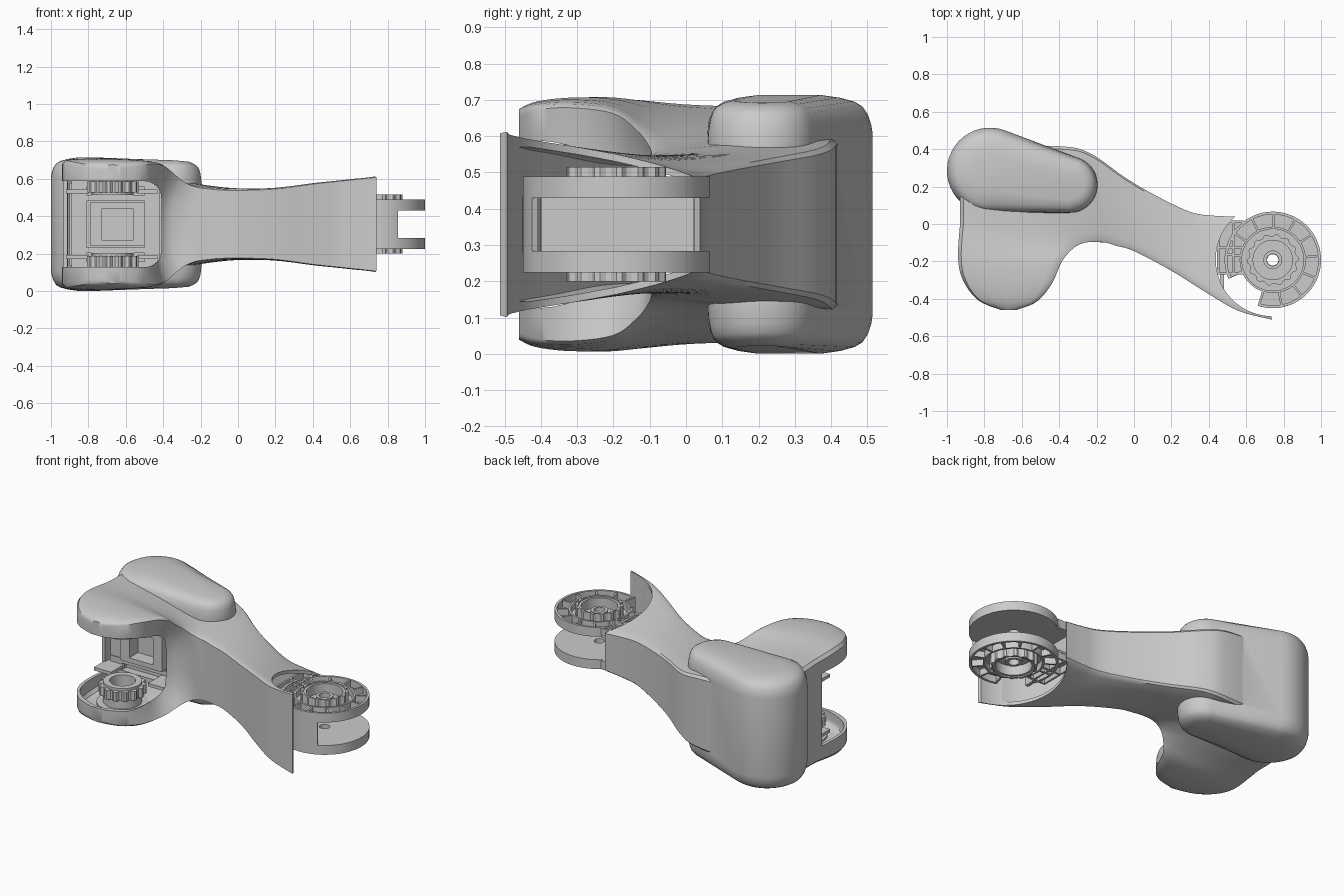
import bpy, bmesh
from math import sin, cos, pi, radians, atan2, hypot, acos

if "Cube" in bpy.data.objects:
    bpy.data.objects.remove(bpy.data.objects["Cube"])

MID = 0.357                  # mirror plane height
HUB = (-0.67, -0.20)         # fork joint axis
END = (0.742, -0.192)        # far joint axis


def finish(name, bm, angle=35):
    bmesh.ops.recalc_face_normals(bm, faces=bm.faces)
    me = bpy.data.meshes.new(name)
    bm.to_mesh(me)
    bm.free()
    ob = bpy.data.objects.new(name, me)
    bpy.context.collection.objects.link(ob)
    shade(ob, angle)
    return ob


def shade(ob, angle=35):
    bpy.ops.object.select_all(action='DESELECT')
    ob.select_set(True)
    bpy.context.view_layer.objects.active = ob
    bpy.ops.object.shade_smooth_by_angle(angle=radians(angle))


def skin(bm, rings):
    """Bridge closed rings of points and cap both ends."""
    vs = [[bm.verts.new(p) for p in r] for r in rings]
    n = len(vs[0])
    for a, b in zip(vs, vs[1:]):
        for i in range(n):
            bm.faces.new((a[i], a[(i + 1) % n], b[(i + 1) % n], b[i]))
    bm.faces.new(vs[0])
    bm.faces.new(vs[-1])


def combine(ob, other, operation='DIFFERENCE'):
    m = ob.modifiers.new("combine", 'BOOLEAN')
    m.operation, m.solver, m.object = operation, 'EXACT', other
    bpy.context.view_layer.objects.active = ob
    bpy.ops.object.modifier_apply(modifier=m.name)
    bpy.data.objects.remove(other)


def ring(bm, c, ri, ro, z0, z1, n=64, a0=0, a1=360, teeth=0, root=0.0):
    """Annulus or arc, built above and mirrored below MID (z measured from MID)."""
    full = a1 - a0 == 360
    if teeth:
        n = teeth * 4
    for s in (1, -1):
        loops = []
        for i in range(n if full else n + 1):
            a = radians(a0 + (a1 - a0) * i / n)
            r = root if teeth and i % 4 > 1 else ro
            loops.append([bm.verts.new((c[0] + q * cos(a), c[1] + q * sin(a), MID + s * z))
                          for q, z in ((ri, z0), (r, z0), (r, z1), (ri, z1))])
        pairs = list(zip(loops, loops[1:]))
        if full:
            pairs.append((loops[-1], loops[0]))
        else:
            bm.faces.new(loops[0])
            bm.faces.new(loops[-1])
        for p, q in pairs:
            for k in range(4):
                bm.faces.new((p[k], p[(k + 1) % 4], q[(k + 1) % 4], q[k]))


def bar(bm, p, q, w, z0, z1, both=True):
    """Straight rib of width w from p to q in plan."""
    d = hypot(q[0] - p[0], q[1] - p[1])
    nx, ny = -(q[1] - p[1]) / d * w / 2, (q[0] - p[0]) / d * w / 2
    plan = [(p[0] + nx, p[1] + ny), (q[0] + nx, q[1] + ny),
            (q[0] - nx, q[1] - ny), (p[0] - nx, p[1] - ny)]
    for s in ((1, -1) if both else (1,)):
        skin(bm, [[(x, y, MID + s * z) for x, y in plan] for z in (z0, z1)])


# --- arm shell: stations of (outer x, y, inner x, y, half height outer, inner, waist depth)
ST = [(-.71, -.46, -.63, -.46, .315, .315, 0), (-.83, -.41, -.52, -.415, .335, .335, 0),
      (-.91, -.31, -.44, -.32, .35, .342, .02), (-.94, -.19, -.385, -.2, .357, .325, .06),
      (-.93, 0, -.33, -.135, .345, .275, .07), (-.90, .25, -.28, -.105, .33, .235, .03),
      (-.62, .40, -.22, -.095, .26, .21, 0), (-.36, .413, -.15, -.1, .24, .20, 0),
      (-.22, .37, -.1, -.115, .215, .195, 0), (-.05, .25, 0, -.145, .19, .192, 0),
      (.12, .15, .2, -.25, .17, .20, 0), (.30, .065, .4, -.375, .15, .228, 0),
      (.42, .045, .56, -.465, .14, .246, 0), (.54, .04, .74, -.512, .13, .267, 0)]
# across, height, share of waist depth
SECTION = [(0, .3, 0), (0, .90, 0), (.03, .96, 0), (.1, .98, 0), (.25, 1, 0), (.5, 1.01, 0),
           (.75, 1, 0), (.9, .985, 0), (.97, .97, 0), (1, .94, 0), (1, .75, .45), (1, .5, .85),
           (1, .2, 1)]


def catmull(pts, sub):
    out = []
    for i in range(len(pts) - 1):
        a, b, c, d = (pts[min(max(i + k, 0), len(pts) - 1)] for k in (-1, 0, 1, 2))
        for j in range(sub):
            t = j / sub
            out.append([.5 * (2 * q + (r - p) * t + (2 * p - 5 * q + 4 * r - s) * t * t
                              + (3 * q - p - 3 * r + s) * t ** 3)
                        for p, q, r, s in zip(a, b, c, d)])
    return out + [list(pts[-1])]


def arm_loft(name, inset=0.0):
    st = [list(s) for s in ST]
    if inset:
        for s in st[:2]:
            s[1] += inset
            s[3] += inset
        st[-1][0] += .03
        st[-1][2] += .03
    rings = []
    for lx, ly, rx, ry, hl, hr, waist in catmull(st, 5):
        d = hypot(rx - lx, ry - ly)
        k = inset / d
        top = []
        for u, v, c in SECTION:
            w = k + u * (1 - 2 * k) - c * waist / d
            top.append((lx + (rx - lx) * w, ly + (ry - ly) * w,
                        (hl + (hr - hl) * (k + u * (1 - 2 * k)) - inset) * v))
        rings.append([(x, y, MID + z) for x, y, z in top]
                     + [(x, y, MID - z) for x, y, z in reversed(top)])
    bm = bmesh.new()
    skin(bm, rings)
    return finish(name, bm)


# --- rear housing: tapered capsule with domed ends, tighter rounding at the small end
A, B, RA, RB = (-.77, .285), (-.345, .21), .23, .15
base = atan2(B[1] - A[1], B[0] - A[0])
tangent = acos((RA - RB) / hypot(B[0] - A[0], B[1] - A[1]))
DOME = [(0, .25), (.004, .275), (.013, .302), (.028, .325), (.05, .338), (.09, .349), (.14, .356)]


def capsule(inset, h, wall):
    pts = []
    for c, r, k, s, e in ((A, RA, 1, tangent, 2 * pi - tangent), (B, RB, .5, -tangent, tangent)):
        q = r - inset * k - wall
        for i in range(25):
            a = base + s + (e - s) * i / 24
            x = c[0] + q * cos(a)
            drop = wall + .028 * max(0, (x + .6) / .4) ** 1.5
            pts.append((x, c[1] + q * sin(a), MID + h - (drop if h > 0 else -drop)))
    return pts


def housing(name, wall=0.0):
    bm = bmesh.new()
    skin(bm, [capsule(d, -h, wall) for d, h in reversed(DOME)]
         + [capsule(d, h, wall) for d, h in DOME])
    return finish(name, bm)


# one continuous thin-walled cover
cover = arm_loft("arm_cover")
combine(cover, housing("rear_housing"), 'UNION')
combine(cover, arm_loft("arm_cavity", 0.02))
combine(cover, housing("housing_cavity", 0.02))

# fork opening: rounded slot cut from the front
bm = bmesh.new()
slot = [(-1.2, -.23)]
for cz, a0 in ((-.14, -90), (.14, 0)):
    slot += [(-.50 + .09 * cos(radians(a0 + i * 15)), cz + .09 * sin(radians(a0 + i * 15)))
             for i in range(7)]
slot.append((-1.2, .23))
skin(bm, [[(x, y, MID + z) for x, z in slot] for y in (-1, -.03)])
combine(cover, finish("fork_cutter", bm))

# circular clearance for the far joint
bm = bmesh.new()
skin(bm, [[(.74 + .303 * cos(i * pi / 48), -.19 + .303 * sin(i * pi / 48), z)
           for i in range(96)] for z in (-.5, 1.5)])
combine(cover, finish("joint_cutter", bm))
shade(cover)

# --- toothed hubs inside the fork
bm = bmesh.new()
ring(bm, HUB, .085, .138, .17, .228, teeth=14, root=.122)
ring(bm, HUB, .075, .112, .155, .30)
ring(bm, HUB, .02, .15, .285, .30)
finish("fork_hubs", bm)

# --- inner frame behind the fork opening
bm = bmesh.new()
for x in (-.85, -.46):
    bar(bm, (x - .04, .02), (x + .04, .02), .05, -.2, .2, False)
for z in (.125, .20):
    bar(bm, (-.89, .02), (-.43, .02), .06, z, z + .03)
for x in (-.76, -.53):
    bar(bm, (x - .032, 0), (x + .032, 0), .10, -.11, .11, False)
bar(bm, (-.79, 0), (-.50, 0), .10, .085, .115)
bar(bm, (-.90, .045), (-.42, .045), .012, -.22, .22, False)
for x0, x1 in ((-.92, -.80), (-.54, -.43)):
    bar(bm, (x0, -.06), (x1, -.06), .14, .165, .185)
finish("fork_frame", bm)

# --- far joint: two recessed, ribbed discs with a neck into the arm
bm = bmesh.new()
ring(bm, END, .03, .17, .073, .088)
ring(bm, END, .165, .258, .073, .088, n=56, a0=-108, a1=203)
ring(bm, END, .243, .258, .073, .132, n=56, a0=-108, a1=203)
ring(bm, END, .165, .177, .085, .130)
ring(bm, END, .032, .050, .085, .125)
ring(bm, END, .105, .125, .085, .150)
ring(bm, END, .120, .138, .085, .158, teeth=14, root=.126)
for i in range(12):
    a = radians(-107 + i * 28)
    bar(bm, (END[0] + .168 * cos(a), END[1] + .168 * sin(a)),
        (END[0] + .25 * cos(a), END[1] + .25 * sin(a)), .012, .085, .128)
bar(bm, (.45, -.125), (.58, -.125), .29, .073, .088)
for y in (-.265, -.125, .012):
    bar(bm, (.445, y), (.585, y), .012, .085, .130)
for x in (.45, .53):
    bar(bm, (x, -.265), (x, .015), .012, .085, .130)
finish("joint_discs", bm, 30)

# curved front web and back wall joining the two discs
bm = bmesh.new()
ring(bm, END, .240, .258, 0, .08, n=12, a0=-108, a1=-64)
bar(bm, (.47, -.40), (.47, .02), .02, -.09, .09, False)
finish("joint_web", bm, 30)
